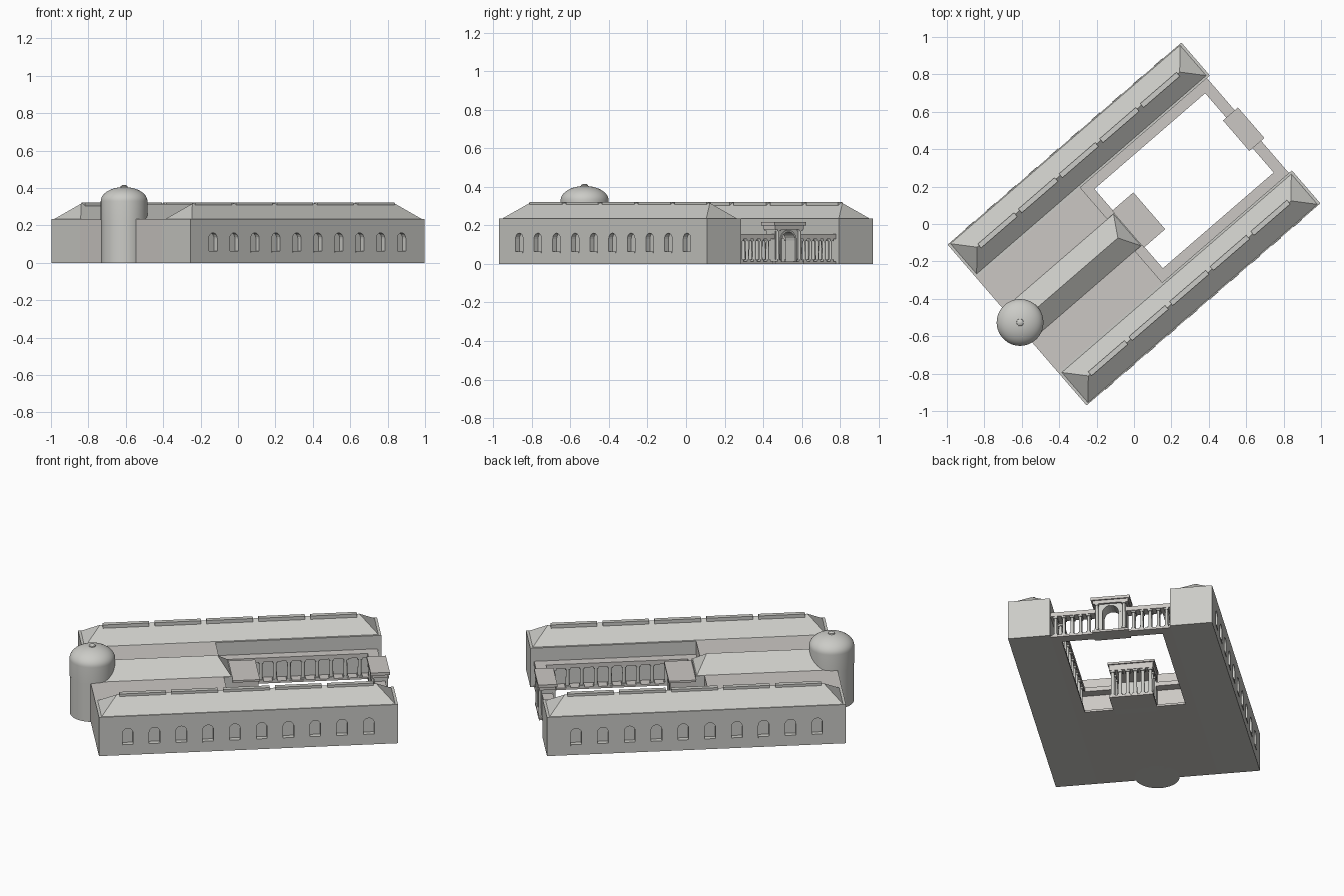
import bpy, bmesh, math
from mathutils import Matrix, Vector

if "Cube" in bpy.data.objects:
    bpy.data.objects.remove(bpy.data.objects["Cube"])

# Local axes: u along the wings, v across them; the plan is turned on the ground
TURN = Matrix.Rotation(math.radians(40.83), 4, 'Z')
L, W, INNER = 0.826, 0.568, 0.335      # half length, half width, inner wing wall
EAVE, BEAM0, BEAM1, FLOOR = 0.235, 0.13, 0.155, 0.012
COURT0, COURT1, COURTV = -0.038, 0.745, 0.28


def material(name, rgb):
    m = bpy.data.materials.new(name)
    m.use_nodes = True
    m.diffuse_color = (*rgb, 1)
    m.node_tree.nodes["Principled BSDF"].inputs["Base Color"].default_value = (*rgb, 1)
    return m


STONE = material("grey stone", (0.6, 0.6, 0.57))
FLAT = material("warm grey flat roof", (0.6, 0.575, 0.55))


def box(bm, u0, u1, v0, v1, z0, z1):
    size = Matrix.Diagonal((u1 - u0, v1 - v0, z1 - z0, 1))
    mid = Matrix.Translation(((u0 + u1) / 2, (v0 + v1) / 2, (z0 + z1) / 2))
    bmesh.ops.create_cube(bm, size=1, matrix=mid @ size)


def column(bm, u, v, top, r=0.011):
    h = top - FLOOR
    bmesh.ops.create_cone(bm, cap_ends=True, segments=16, radius1=r, radius2=r * 0.85,
                          depth=h, matrix=Matrix.Translation((u, v, FLOOR + h / 2)))
    for z in (FLOOR, top - 0.01):
        box(bm, u - r * 1.3, u + r * 1.3, v - r * 1.3, v + r * 1.3, z, z + 0.01)


def prism(bm, pts, place, depth):
    """Extrude a 2D outline; place turns (a, z, depth) into a point."""
    f = bm.faces.new([bm.verts.new(place(a, z, 0)) for a, z in pts])
    out = bmesh.ops.extrude_face_region(bm, geom=[f])
    shift = Vector(place(0, 0, depth)) - Vector(place(0, 0, 0))
    bmesh.ops.translate(bm, vec=shift, verts=[e for e in out["geom"] if isinstance(e, bmesh.types.BMVert)])


def arch(w, z0, spring, steps=10):
    """Outline from the lower left, over the arch, to the lower right."""
    arc = [(-w * math.cos(math.pi * i / steps), spring + w * math.sin(math.pi * i / steps))
           for i in range(steps + 1)]
    return [(-w, z0)] + arc + [(w, z0)]


def hip_roof(bm, u0, u1, v0, v1, z0, z1, in0, in1):
    c = (v0 + v1) / 2
    p = [(u0, v0, z0), (u1, v0, z0), (u1, v1, z0), (u0, v1, z0), (u0 + in0, c, z1), (u1 - in1, c, z1)]
    vs = [bm.verts.new(q) for q in p]
    for f in ((0, 1, 5, 4), (1, 2, 5), (2, 3, 4, 5), (3, 0, 4), (3, 2, 1, 0)):
        bm.faces.new([vs[i] for i in f])


def lathe(bm, u, profile, seg=48):
    rings = [bm.verts.new((u + r, 0, z)) for r, z in profile]
    edges = [bm.edges.new(e) for e in zip(rings, rings[1:])]
    bmesh.ops.spin(bm, geom=rings + edges, cent=(u, 0, 0), axis=(0, 0, 1),
                   angle=math.tau, steps=seg, use_duplicate=False)
    bmesh.ops.remove_doubles(bm, verts=bm.verts, dist=0.0001)


def finish(bm, name, mat=STONE, smooth=False):
    bmesh.ops.recalc_face_normals(bm, faces=bm.faces)
    bm.transform(TURN)
    me = bpy.data.meshes.new(name)
    bm.to_mesh(me)
    bm.free()
    me.materials.append(mat)
    ob = bpy.data.objects.new(name, me)
    bpy.context.scene.collection.objects.link(ob)
    if smooth:
        bpy.ops.object.select_all(action='DESELECT')
        ob.select_set(True)
        bpy.context.view_layer.objects.active = ob
        bpy.ops.object.shade_smooth_by_angle(angle=math.radians(40))
    return ob


for side, label in ((1, "left"), (-1, "right")):
    def span(a, b):
        return sorted((side * a, side * b))

    # Long wing with recessed arched windows on its outer wall
    bm = bmesh.new()
    box(bm, -L, L, *span(INNER, W), 0, EAVE)
    wing = finish(bm, label + "_wing")
    bm = bmesh.new()
    for i in range(10):
        u = -0.667 + 0.148 * i
        prism(bm, arch(0.03, 0.06, 0.13),
              lambda a, z, d, u=u: (u + a, side * (W - 0.027 + d), z), 0.06)
    cutter = finish(bm, label + "_window_cutter")
    cutter.hide_render = True
    mod = wing.modifiers.new("windows", 'BOOLEAN')
    mod.operation, mod.solver, mod.object = 'DIFFERENCE', 'EXACT', cutter
    bpy.context.view_layer.update()
    cut = bpy.data.meshes.new_from_object(wing.evaluated_get(bpy.context.evaluated_depsgraph_get()))
    wing.modifiers.clear()
    wing.data = cut
    bpy.data.objects.remove(cutter)

    # Window sills
    bm = bmesh.new()
    for i in range(10):
        u = -0.667 + 0.148 * i
        box(bm, u - 0.03, u + 0.03, *span(W - 0.027, W + 0.003), 0.056, 0.064)
    finish(bm, label + "_window_sills")

    # Hipped roof and ridge skylights
    bm = bmesh.new()
    hip_roof(bm, -L + 0.015, L - 0.015, *span(INNER + 0.013, W - 0.006), EAVE, 0.316, 0.095, 0.095)
    finish(bm, label + "_wing_roof")
    bm = bmesh.new()
    c = side * (INNER + W) / 2
    for i in range(-2, 3):
        box(bm, i * 0.287 - 0.128, i * 0.287 + 0.128, c - 0.014, c + 0.014, 0.3, 0.323)
    finish(bm, label + "_ridge_skylights")

    # Courtyard gallery along the wing
    bm = bmesh.new()
    box(bm, COURT0 - 0.052, COURT1, *span(COURTV, INNER), BEAM0, BEAM1)
    box(bm, COURT0 - 0.052, COURT1, *span(COURTV, INNER), 0, FLOOR)
    finish(bm, label + "_gallery", FLAT)
    bm = bmesh.new()
    for i in range(10):
        column(bm, 0.0 + i * 0.078, side * 0.296, BEAM0)
    finish(bm, label + "_gallery_columns", smooth=True)

    # Columned screen between wing and gate
    bm = bmesh.new()
    for z0, z1 in ((0, FLOOR), (BEAM0, BEAM1)):
        box(bm, COURT1, 0.805, *span(0.085, INNER), z0, z1)
    finish(bm, label + "_screen", FLAT)
    bm = bmesh.new()
    for i in range(5):
        for u in (0.762, 0.79):
            column(bm, u, side * (0.125 + i * 0.046), BEAM0, 0.009)
    finish(bm, label + "_screen_columns", smooth=True)

# Flat-roofed block joining the wings
bm = bmesh.new()
box(bm, -L, -0.09, -INNER, INNER, 0, EAVE)
finish(bm, "rear_block", FLAT)
bm = bmesh.new()
box(bm, -0.09, -0.042, -0.115, 0.115, 0, EAVE)
finish(bm, "central_wing_front")
bm = bmesh.new()
hip_roof(bm, -0.8, -0.048, -0.112, 0.112, EAVE, 0.315, 0, 0.066)
finish(bm, "central_wing_roof")

# Gallery across the end of the courtyard
bm = bmesh.new()
for z0, z1 in ((0, FLOOR), (BEAM0, BEAM1)):
    for s in (1, -1):
        box(bm, -0.09, COURT0, *sorted((s * 0.115, s * COURTV)), z0, z1)
finish(bm, "end_gallery", FLAT)

# Portico facing the courtyard
bm = bmesh.new()
box(bm, -0.042, 0.1, -0.122, 0.122, 0, FLOOR)
box(bm, -0.042, 0.1, -0.122, 0.122, 0.17, 0.205)
box(bm, -0.042, 0.108, -0.13, 0.13, 0.205, 0.217)
finish(bm, "portico", FLAT)
bm = bmesh.new()
for i in range(6):
    column(bm, 0.083, -0.105 + i * 0.042, 0.17)
for s in (1, -1):
    for u in (-0.015, 0.034):
        column(bm, u, s * 0.105, 0.17)
finish(bm, "portico_columns", smooth=True)

# Arched gate with cornice, arch moulding and paired columns
bm = bmesh.new()
outline = [(-0.088, 0)] + arch(0.045, 0, 0.122) + [(0.088, 0), (0.088, 0.196), (-0.088, 0.196)]
prism(bm, outline, lambda a, z, d: (0.742 + d, a, z), 0.066)
ring = arch(0.055, FLOOR, 0.122) + arch(0.045, FLOOR, 0.122)[::-1]
prism(bm, ring, lambda a, z, d: (0.736 + d, a, z), 0.078)
finish(bm, "gate_arch")
bm = bmesh.new()
box(bm, 0.728, 0.822, -0.1, 0.1, 0, FLOOR)
box(bm, 0.73, 0.82, -0.098, 0.098, 0.18, 0.2)
box(bm, 0.722, 0.828, -0.108, 0.108, 0.2, 0.217)
finish(bm, "gate_cornice", FLAT)
bm = bmesh.new()
for u in (0.736, 0.814):
    for v in (-0.075, 0.075):
        column(bm, u, v, 0.18, 0.009)
finish(bm, "gate_columns", smooth=True)

# Round tower with a low dome and finial at the rear
TU, R = -0.805, 0.125
bm = bmesh.new()
lathe(bm, TU, [(0, 0), (R - 0.002, 0), (R - 0.002, EAVE), (0, EAVE)])
finish(bm, "tower_drum", smooth=True)
bm = bmesh.new()
curve = [(R * math.cos(math.pi * i / 24), 0.33 + 0.075 * math.sin(math.pi * i / 24)) for i in range(12)]
lathe(bm, TU, [(0, EAVE - 0.005), (R, EAVE - 0.005)] + curve + [(0, 0.405)])
finish(bm, "tower_dome", smooth=True)
bm = bmesh.new()
lathe(bm, TU, [(0, 0.4), (0.02, 0.4), (0.018, 0.41), (0.01, 0.415), (0, 0.416)], 24)
finish(bm, "dome_finial", smooth=True)
